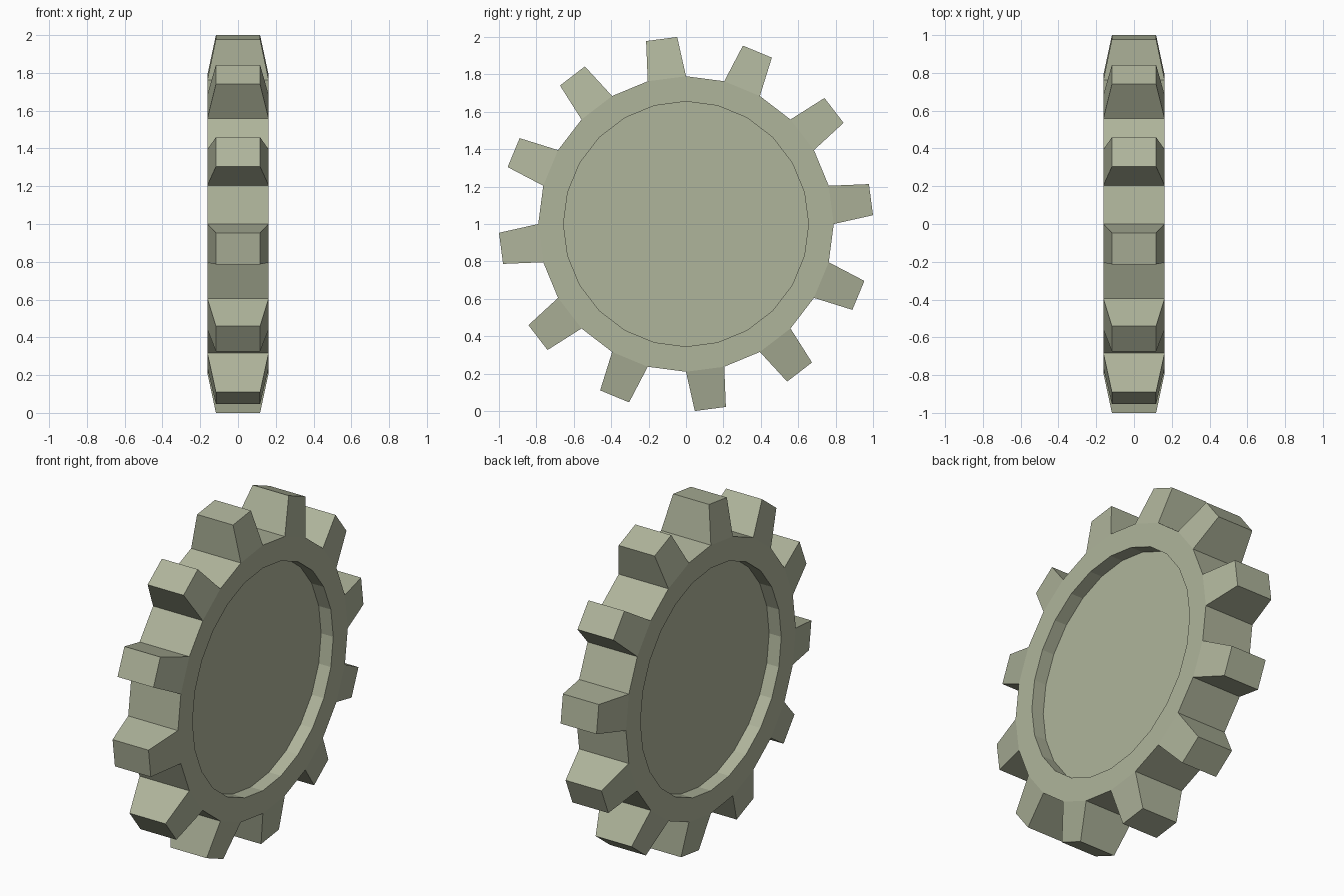
import bpy, bmesh
from math import sin, cos, radians

if "Cube" in bpy.data.objects:
    bpy.data.objects.remove(bpy.data.objects["Cube"])

N = 24                 # rim segments, every second one carries a tooth
R_WEB, R_ROOT, R_TIP = 0.655, 0.79, 1.001
X_WEB, X_ROOT, X_TIP = 0.083, 0.162, 0.117


def point(r, deg, x):
    a = radians(deg)
    return (x, r * sin(a), 1 + r * cos(a))


bm = bmesh.new()

# Lathed body: recessed web, raised rim, root surface, mirrored to the far side
half = [(R_WEB, X_WEB), (R_WEB, X_ROOT), (R_ROOT, X_ROOT)]
profile = half + [(r, -x) for r, x in reversed(half)]
rings = [[bm.verts.new(point(r, 360 / N * k, x)) for k in range(N)] for r, x in profile]
bm.faces.new(rings[0])
bm.faces.new(rings[-1])

for i in range(len(rings) - 1):
    a, b = rings[i], rings[i + 1]
    for k in range(N):
        j = (k + 1) % N
        base = [a[k], a[j], b[j], b[k]]
        if i == 2 and k % 2:
            # Tapered tooth standing on this root segment
            mid = 360 / N * (k + 0.5)
            tip = [bm.verts.new(point(R_TIP, mid + s * 4.8, x))
                   for s, x in ((-1, X_TIP), (1, X_TIP), (1, -X_TIP), (-1, -X_TIP))]
            bm.faces.new(tip)
            for n in range(4):
                m = (n + 1) % 4
                bm.faces.new((base[n], base[m], tip[m], tip[n]))
        else:
            bm.faces.new(base)

bmesh.ops.recalc_face_normals(bm, faces=bm.faces[:])
mesh = bpy.data.meshes.new("gear_wheel")
bm.to_mesh(mesh)
bm.free()

# Grey-green metal
mat = bpy.data.materials.new("grey_green")
mat.diffuse_color = (0.43, 0.46, 0.33, 1)
mat.use_nodes = True
mat.node_tree.nodes["Principled BSDF"].inputs["Base Color"].default_value = mat.diffuse_color
mesh.materials.append(mat)
bpy.context.collection.objects.link(bpy.data.objects.new("gear_wheel", mesh))
